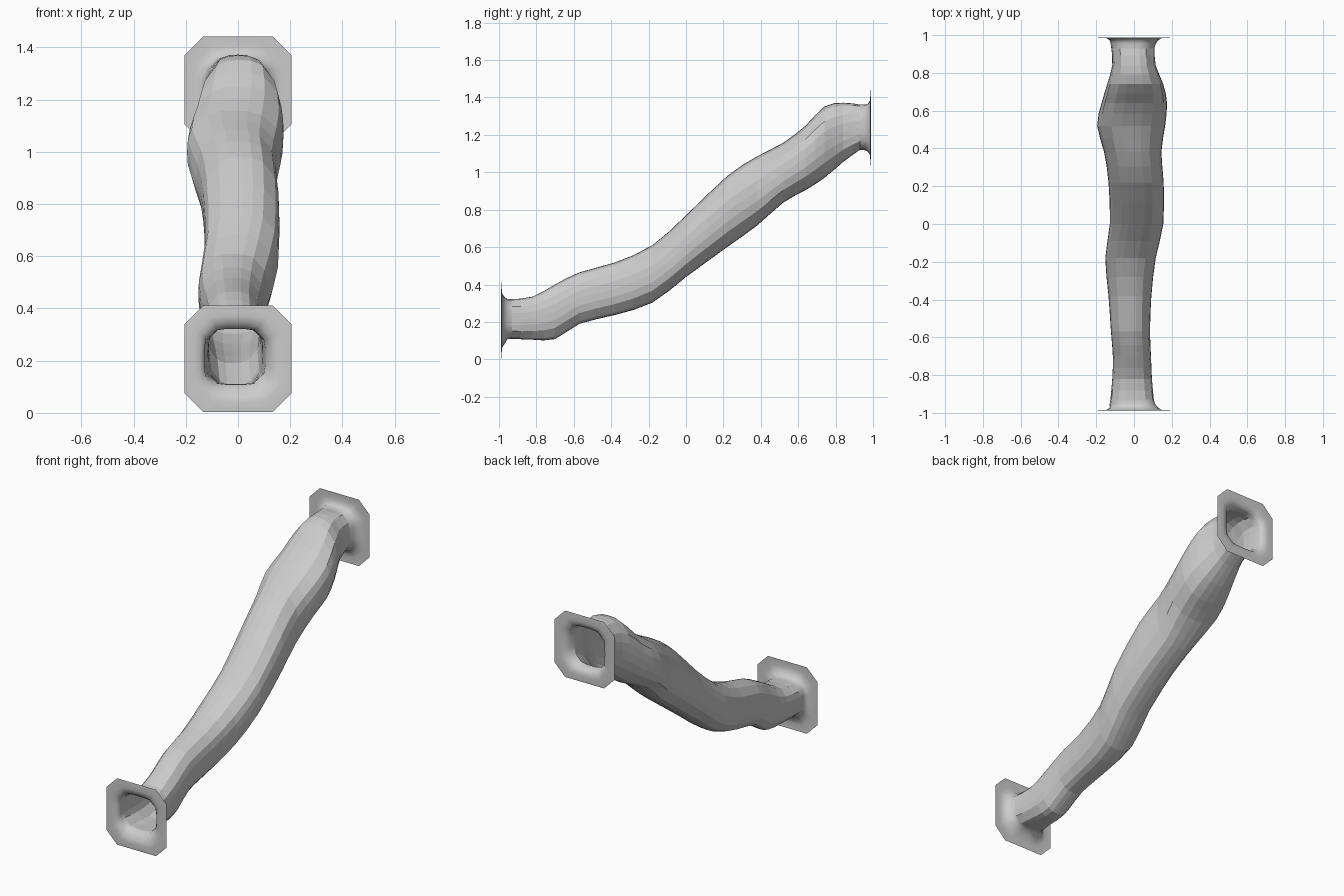
import bpy, bmesh
from math import radians, cos, sin

if "Cube" in bpy.data.objects:
    bpy.data.objects.remove(bpy.data.objects["Cube"])

# Angles shared by all rings, so the chamfered corners of the flanges line up
ANGLES = [radians(q * 90 + a) for q in range(4) for a in (0, 16.5, 33, 57, 73.5)]


def ring_points(y, x0, x1, z0, z1, n):
    """Rounded-square ring in a plane of constant y; n = 0 gives a chamfered square."""
    pts = []
    for a in ANGLES:
        c, s = cos(a), sin(a)
        if n == 0:
            r = 1 / max(abs(c), abs(s), (abs(c) + abs(s)) / 1.65)
        else:
            r = (abs(c) ** n + abs(s) ** n) ** (-1 / n)
        pts.append(((x0 + x1) / 2 + (x1 - x0) / 2 * r * c, y,
                    (z0 + z1) / 2 + (z1 - z0) / 2 * r * s))
    return pts


def loft(name, rings, smooth):
    bm = bmesh.new()
    loops = [[bm.verts.new(p) for p in ring_points(*r)] for r in rings]
    k = len(ANGLES)
    for a, b in zip(loops, loops[1:]):
        for i in range(k):
            j = (i + 1) % k
            bm.faces.new((a[i], a[j], b[j], b[i])).smooth = smooth
    bmesh.ops.recalc_face_normals(bm, faces=bm.faces)
    me = bpy.data.meshes.new(name)
    bm.to_mesh(me)
    bm.free()
    ob = bpy.data.objects.new(name, me)
    bpy.context.collection.objects.link(ob)
    return ob


def catmull(rows):
    """Insert one smoothly interpolated ring between each pair of rings."""
    out = []
    for i in range(len(rows) - 1):
        p0, p1, p2 = rows[max(i - 1, 0)], rows[i], rows[i + 1]
        p3 = rows[min(i + 2, len(rows) - 1)]
        out.append(p1)
        out.append([(-a + 9 * b + 9 * c - d) / 16 for a, b, c, d in zip(p0, p1, p2, p3)])
    return out + [rows[-1]]


# Sagging duct: y, left, right, bottom, top, squareness
path = [
    (-0.93, -0.125, 0.105, 0.110, 0.322, 3.6),
    (-0.82, -0.115, 0.095, 0.105, 0.335, 3.0),
    (-0.70, -0.112, 0.090, 0.108, 0.400, 2.7),
    (-0.57, -0.122, 0.085, 0.190, 0.465, 2.6),
    (-0.38, -0.135, 0.092, 0.237, 0.518, 2.6),
    (-0.18, -0.152, 0.115, 0.303, 0.610, 2.6),
    (0.00, -0.128, 0.155, 0.440, 0.770, 2.6),
    (0.22, -0.135, 0.157, 0.600, 0.980, 2.6),
    (0.38, -0.158, 0.145, 0.715, 1.085, 2.6),
    (0.52, -0.195, 0.165, 0.838, 1.158, 2.6),
    (0.64, -0.172, 0.175, 0.905, 1.250, 2.6),
    (0.74, -0.142, 0.155, 0.970, 1.352, 2.6),
    (0.84, -0.115, 0.115, 1.055, 1.372, 2.7),
    (0.93, -0.120, 0.108, 1.120, 1.362, 3.2),
]
loft("duct", catmull(path), False)

# Soft flanges that flare out of each end of the duct
for name, side, zc, end in (("front_flange", -1, 0.207, path[0]),
                            ("back_flange", 1, 1.238, path[-1])):
    def square(y, h, n):
        return (side * y, -h, h, zc - h, zc + h, n)
    loft(name, [
        end,
        (side * 0.955, end[1] - 0.004, end[2] + 0.008, end[3] - 0.002, end[4], 3.8),
        square(0.972, 0.128, 4.0),
        square(0.983, 0.145, 4.5),
        square(0.988, 0.165, 5.0),
        square(0.985, 0.204, 0),
    ], True)
